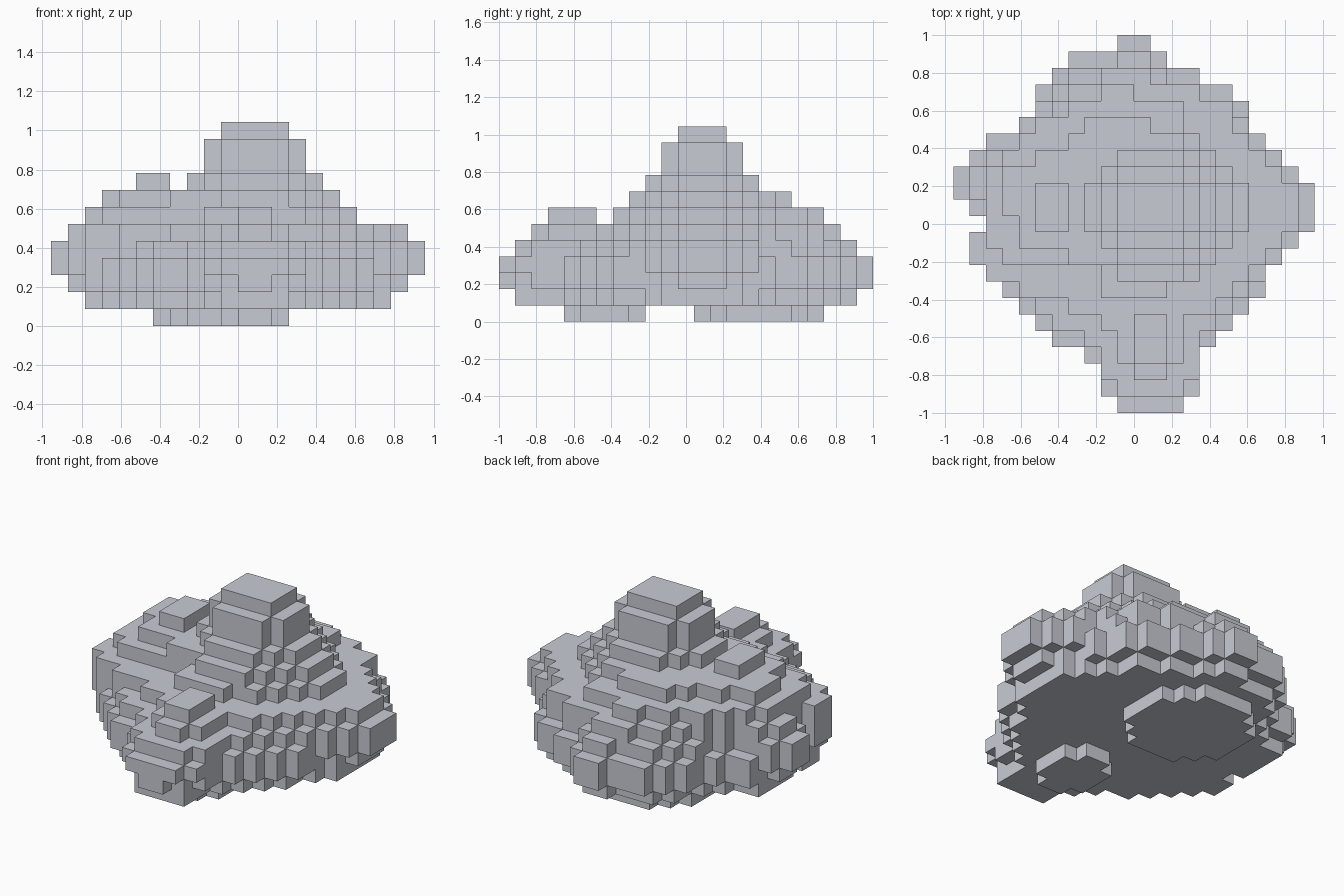
import bpy, bmesh

cube = bpy.data.objects.get("Cube")
if cube:
    bpy.data.objects.remove(cube, do_unlink=True)

U = 2 / 23                      # block size
NX, NY = 22, 23                 # blocks along x and y

stone = bpy.data.materials.new("stone grey")
stone.use_nodes = True
grey = (0.58, 0.60, 0.66, 1)
stone.diffuse_color = grey
bsdf = stone.node_tree.nodes["Principled BSDF"]
bsdf.inputs["Base Color"].default_value = grey
bsdf.inputs["Roughness"].default_value = 0.9


def rows(first, spans):
    """Cells of a layer from (start, end) x spans, one per y row."""
    return {(i, first + n) for n, (a, b) in enumerate(spans) for i in range(a, b)}


def rect(i0, i1, j0, j1):
    return {(i, j) for i in range(i0, i1) for j in range(j0, j1)}


def erode(cells, steps):
    """Keep the cells whose neighbours in all given directions exist."""
    return {(i, j) for i, j in cells
            if all((i + a, j + b) in cells for a, b in steps)}


def tier(i0, i1, j0, j1, steps):
    """Rectangle with stepped corners: wide arms swapped for deep ones."""
    out = set()
    for s in range(steps + 1):
        out |= rect(i0 + s, i1 - s, j0 - s, j1 + s)
    return out


UP_DOWN = [(0, 1), (0, -1)]
SIDES = [(1, 0), (-1, 0)]

# Widest outline of the rock
outline = rows(0, [
    (10, 14), (9, 15), (9, 15), (8, 15), (6, 16), (5, 17), (4, 18), (3, 19),
    (2, 19), (1, 20), (1, 21), (2, 22), (1, 22), (0, 22), (0, 21), (1, 20),
    (2, 19), (4, 18), (5, 18), (5, 17), (6, 15), (7, 13), (10, 12)])

# Two feet under the rock
feet = (rows(4, [(11, 13), (10, 14), (10, 14), (10, 14), (11, 13)]) |
        rows(12, [(8, 12), (7, 13)] + [(6, 14)] * 4 + [(7, 13), (8, 12)]))

# Undercut, belly and shoulder
undercut = erode(outline, UP_DOWN + SIDES) & rect(2, 20, 0, NY)
belly = erode(outline, SIDES) | outline & (rect(0, NX, 2, 9) | rect(0, NX, 16, NY))
shoulder = erode(outline, UP_DOWN) | outline & rect(0, NX, 8, 16)

# Stepped upper slopes
slope_low = rows(2, [
    (11, 13), (10, 14), (10, 14), (9, 14), (7, 16), (4, 17), (2, 18), (1, 19),
    (1, 20), (2, 21), (2, 21), (1, 21), (1, 20), (2, 19), (4, 18), (5, 17),
    (6, 17), (7, 15), (9, 12)])
slope_mid = rows(7, [
    (9, 13), (9, 15), (3, 16), (2, 17), (2, 18), (2, 18), (2, 18), (2, 17),
    (3, 16), (4, 15), (5, 14), (7, 14), (9, 11)])
slope_high = rows(8, [
    (10, 14), (7, 15), (4, 16), (4, 17), (3, 17), (3, 17), (3, 16), (5, 15),
    (7, 14), (8, 12)])

# Small knobs on the front and the side
front_knob = rect(11, 13, 3, 6)
side_knob = rect(5, 7, 11, 14)

# Summit
summit_base = tier(8, 16, 11, 14, 2)
summit = tier(9, 15, 11, 14, 1)
cap = rect(10, 14, 11, 14)

layers = [feet, undercut, belly, outline, shoulder, slope_low,
          slope_mid | front_knob, slope_high, summit_base | side_knob,
          summit, summit, cap]
cells = {(i, j, k) for k, layer in enumerate(layers) for i, j in layer}

# Skin the blocks with their exposed faces only
bm = bmesh.new()
verts = {}


def corner(p):
    if p not in verts:
        verts[p] = bm.verts.new(((p[0] - NX / 2) * U, (p[1] - NY / 2) * U, p[2] * U))
    return verts[p]


for cell in sorted(cells):
    for axis in range(3):
        for side in (0, 1):
            near = list(cell)
            near[axis] += 1 if side else -1
            if tuple(near) in cells:
                continue
            u, v = (axis + 1) % 3, (axis + 2) % 3
            loop = []
            for a, b in ((0, 0), (1, 0), (1, 1), (0, 1)):
                p = list(cell)
                p[axis] += side
                p[u] += a
                p[v] += b
                loop.append(corner(tuple(p)))
            bm.faces.new(loop if side else loop[::-1])

mesh = bpy.data.meshes.new("rock")
bm.to_mesh(mesh)
bm.free()
mesh.materials.append(stone)
rock = bpy.data.objects.new("rock", mesh)
bpy.context.scene.collection.objects.link(rock)
